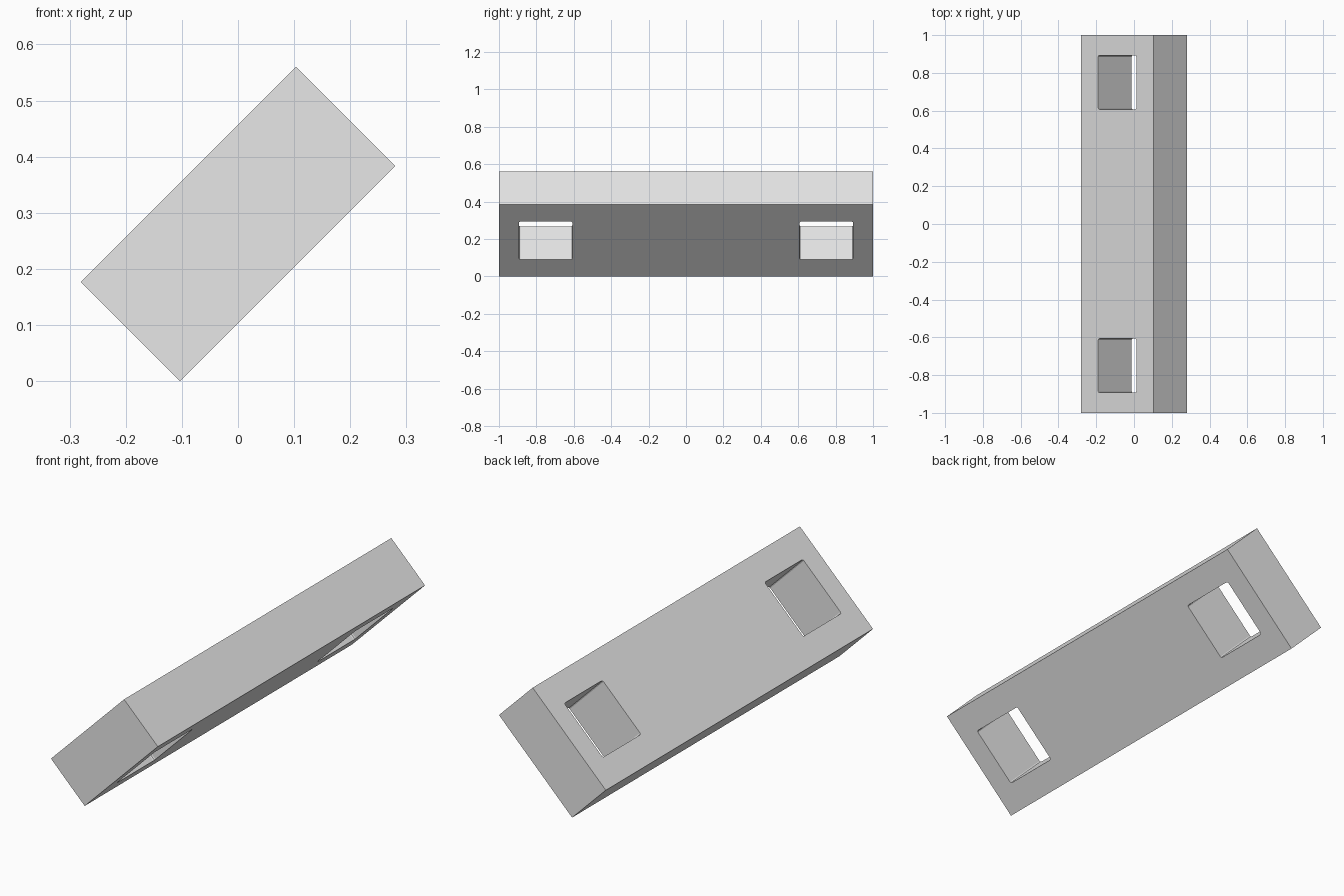
import bpy
import bmesh
import math
from mathutils import Matrix

cube = bpy.data.objects.get("Cube")
if cube:
    bpy.data.objects.remove(cube, do_unlink=True)

# Slab measured along its slope, along y and through its thickness
WIDTH, LENGTH, THICK = 0.542, 2.0, 0.25
HOLE, HOLE_Y, CORNER = 0.286, 0.75, 0.008
TILT = math.radians(45)
HEIGHT = (WIDTH + THICK) * math.sin(TILT)
PLACE = Matrix.Translation((0, 0, HEIGHT / 2)) @ Matrix.Rotation(-TILT, 4, 'Y')

grey = bpy.data.materials.new("light grey")
grey.use_nodes = True
colour = (0.8, 0.8, 0.8, 1)
grey.diffuse_color = colour
grey.node_tree.nodes["Principled BSDF"].inputs["Base Color"].default_value = colour


def box(name, size, y=0, corner=0):
    """Tilted box, optionally with its edges through the thickness rounded."""
    bm = bmesh.new()
    bmesh.ops.create_cube(bm, size=1)
    bmesh.ops.scale(bm, vec=size, verts=bm.verts)
    if corner:
        edges = [e for e in bm.edges
                 if abs(e.verts[0].co.z - e.verts[1].co.z) > size[2] / 2]
        bmesh.ops.bevel(bm, geom=edges, offset=corner, segments=2,
                        profile=0.5, affect='EDGES')
    bmesh.ops.translate(bm, vec=(0, y, 0), verts=bm.verts)
    bmesh.ops.transform(bm, matrix=PLACE, verts=bm.verts)
    mesh = bpy.data.meshes.new(name)
    bm.to_mesh(mesh)
    bm.free()
    mesh.materials.append(grey)
    obj = bpy.data.objects.new(name, mesh)
    bpy.context.collection.objects.link(obj)
    return obj


# Tilted slab with a square through hole near each end
slab = box("slab", (WIDTH, LENGTH, THICK))
for side in (-1, 1):
    cutter = box("hole_cutter", (HOLE, HOLE, THICK * 2), side * HOLE_Y, CORNER)
    cutter.hide_render = True
    cut = slab.modifiers.new("hole", 'BOOLEAN')
    cut.operation = 'DIFFERENCE'
    cut.solver = 'EXACT'
    cut.object = cutter
    bpy.context.view_layer.objects.active = slab
    bpy.ops.object.modifier_apply(modifier=cut.name)
    bpy.data.objects.remove(cutter, do_unlink=True)
